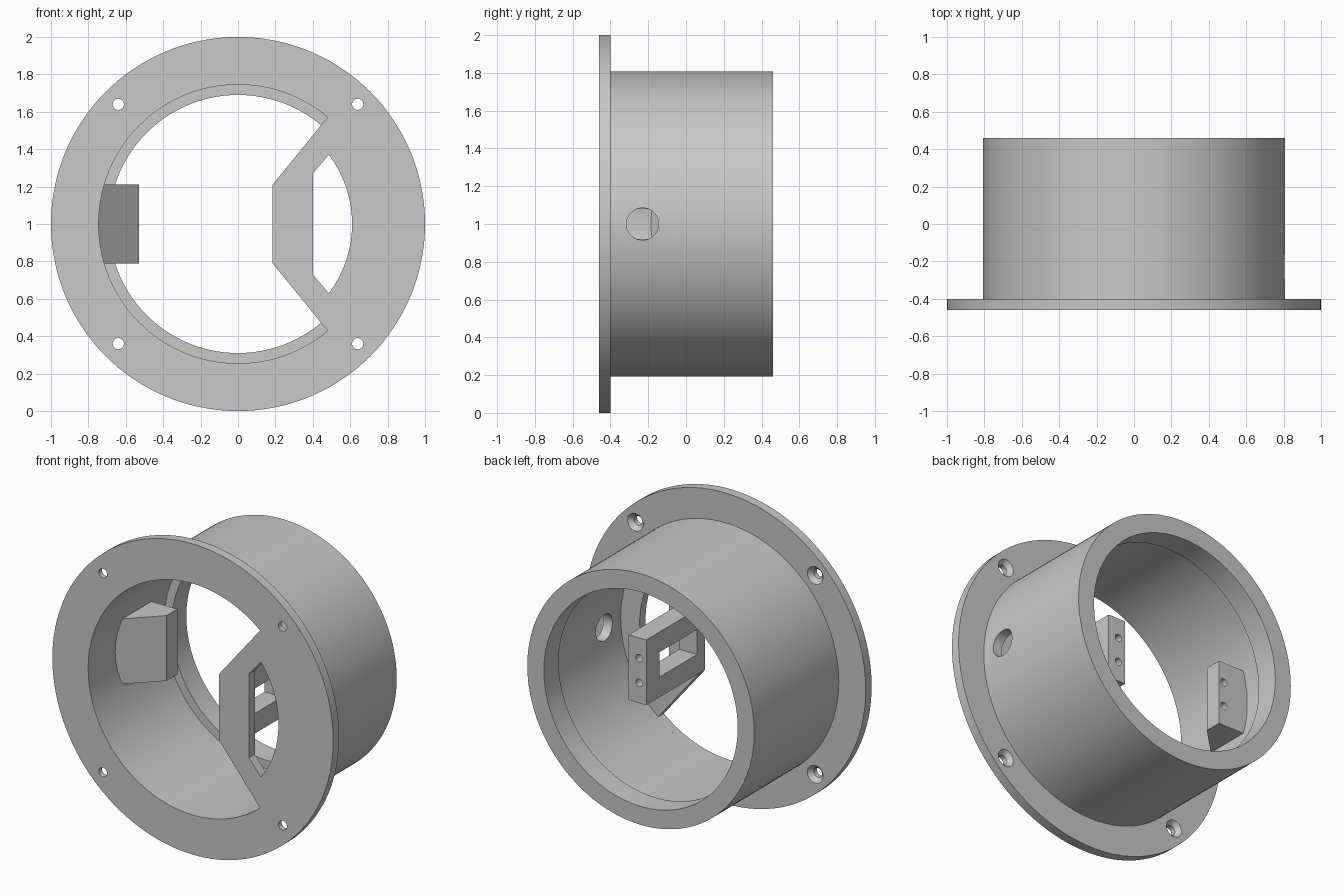
import bpy, bmesh, math
from mathutils import Vector, Matrix

if "Cube" in bpy.data.objects:
    bpy.data.objects.remove(bpy.data.objects["Cube"], do_unlink=True)

GREY = 0.58
grey = bpy.data.materials.new("plain_grey")
grey.use_nodes = True
grey.diffuse_color = (GREY, GREY, GREY, 1)
bsdf = next(n for n in grey.node_tree.nodes if n.type == 'BSDF_PRINCIPLED')
bsdf.inputs["Base Color"].default_value = (GREY, GREY, GREY, 1)

FRONT, FLANGE_BACK, BACK = -0.46, -0.40, 0.46
BORE, TUBE, LIP = 0.745, 0.808, 0.69
BLOCK_BACK, BLOCK_HALF = 0.14, 0.21
CENTRE = 1.0


def finish(bm, name):
    bmesh.ops.recalc_face_normals(bm, faces=bm.faces)
    mesh = bpy.data.meshes.new(name)
    bm.to_mesh(mesh)
    bm.free()
    mesh.materials.append(grey)
    obj = bpy.data.objects.new(name, mesh)
    bpy.context.collection.objects.link(obj)
    return obj


def prism(name, points, axis, start, end):
    """Extrude an outline: (x, z) along y, or (x, y) along z."""
    bm = bmesh.new()
    place = (lambda u, v: (u, start, v)) if axis == 'y' else (lambda u, v: (u, v, start))
    face = bm.faces.new([bm.verts.new(place(u, v)) for u, v in points])
    new = bmesh.ops.extrude_face_region(bm, geom=[face])["geom"]
    step = Vector((0, end - start, 0)) if axis == 'y' else Vector((0, 0, end - start))
    bmesh.ops.translate(bm, vec=step, verts=[g for g in new if isinstance(g, bmesh.types.BMVert)])
    return finish(bm, name)


def rod(name, start, end, r_start, r_end=None, segments=32):
    """Cylinder or cone between two points."""
    a, b = Vector(start), Vector(end)
    turn = (b - a).to_track_quat('Z', 'Y').to_matrix().to_4x4()
    bm = bmesh.new()
    bmesh.ops.create_cone(bm, cap_ends=True, segments=segments, radius1=r_start,
                          radius2=r_start if r_end is None else r_end,
                          depth=(b - a).length,
                          matrix=Matrix.Translation((a + b) / 2) @ turn)
    return finish(bm, name)


def cut(obj, cutters):
    for c in cutters:
        mod = obj.modifiers.new("cut", 'BOOLEAN')
        mod.operation, mod.solver, mod.object = 'DIFFERENCE', 'EXACT', c
    bpy.context.view_layer.update()
    graph = bpy.context.evaluated_depsgraph_get()
    mesh = bpy.data.meshes.new_from_object(obj.evaluated_get(graph))
    obj.modifiers.clear()
    obj.data = mesh
    for c in cutters:
        bpy.data.objects.remove(c, do_unlink=True)


def arc(radius, start, end, steps):
    angles = [math.radians(start + (end - start) * i / steps) for i in range(steps + 1)]
    return [(radius * math.cos(t), CENTRE + radius * math.sin(t)) for t in angles]


# Tube with an inward lip at the back
bm = bmesh.new()
profile = [(TUBE, FLANGE_BACK), (TUBE, BACK), (LIP, BACK), (LIP, 0.31), (BORE, 0.31), (BORE, FLANGE_BACK)]
ring = [bm.verts.new((r, y, CENTRE)) for r, y in profile]
edges = [bm.edges.new((ring[i - 1], ring[i])) for i in range(len(ring))]
bmesh.ops.spin(bm, geom=ring + edges, cent=(0, 0, CENTRE), axis=(0, 1, 0),
               angle=math.tau, steps=144, use_duplicate=False)
bmesh.ops.remove_doubles(bm, verts=bm.verts, dist=0.0005)
tube = finish(bm, "tube")
cut(tube, [rod("side_hole", (0.6, -0.23, CENTRE), (1, -0.23, CENTRE), 0.085, segments=48)])

# Flange with the bore, the side web and its opening
flange = rod("flange", (0, FRONT, CENTRE), (0, FLANGE_BACK, CENTRE), 1.0, segments=144)
bore = arc(BORE, 50, 310, 104) + [(0.185, CENTRE - BLOCK_HALF), (0.185, CENTRE + BLOCK_HALF)]
opening = arc(0.61, -37.3, 37.3, 30) + [(0.40, CENTRE + 0.27), (0.40, CENTRE - 0.27)]
cutters = [prism("bore", bore, 'y', -0.6, -0.3), prism("opening", opening, 'y', -0.6, -0.3)]

# Countersunk screw holes
for sx in (-1, 1):
    for sz in (-1, 1):
        x, z = 0.64 * sx, CENTRE + 0.64 * sz
        cutters.append(rod("screw_hole", (x, -0.6, z), (x, -0.3, z), 0.03))
        cutters.append(rod("countersink", (x, -0.432, z), (x, -0.392, z), 0.026, 0.064))
cut(flange, cutters)


def pin_holes(x):
    return [rod("pin_hole", (x, 0.05, CENTRE + dz), (x, 0.2, CENTRE + dz), 0.024)
            for dz in (-0.08, 0.08)]


# Wedge block on the right wall
low, high = CENTRE - BLOCK_HALF, CENTRE + BLOCK_HALF
wedge = prism("wedge_block", [(-0.775, -0.185), (-0.745, -0.185), (-0.53, 0.03),
                              (-0.53, BLOCK_BACK), (-0.775, BLOCK_BACK)], 'z', low, high)
cut(wedge, pin_holes(-0.568))

# Windowed arm standing behind the web
arm = prism("windowed_arm", [(0.185, FLANGE_BACK), (0.31, FLANGE_BACK),
                             (0.31, BLOCK_BACK), (0.185, BLOCK_BACK)], 'z', low, high)
window = prism("window", [(0.1, -0.375), (0.4, -0.375), (0.4, 0.005), (0.1, 0.005)],
               'z', CENTRE - 0.08, CENTRE + 0.08)
cut(arm, [window] + pin_holes(0.235))

# Smooth the round walls, keep the edges sharp
bpy.ops.object.select_all(action='DESELECT')
for part in (tube, flange, wedge, arm):
    part.select_set(True)
bpy.context.view_layer.objects.active = tube
bpy.ops.object.shade_smooth_by_angle(angle=math.radians(30))
